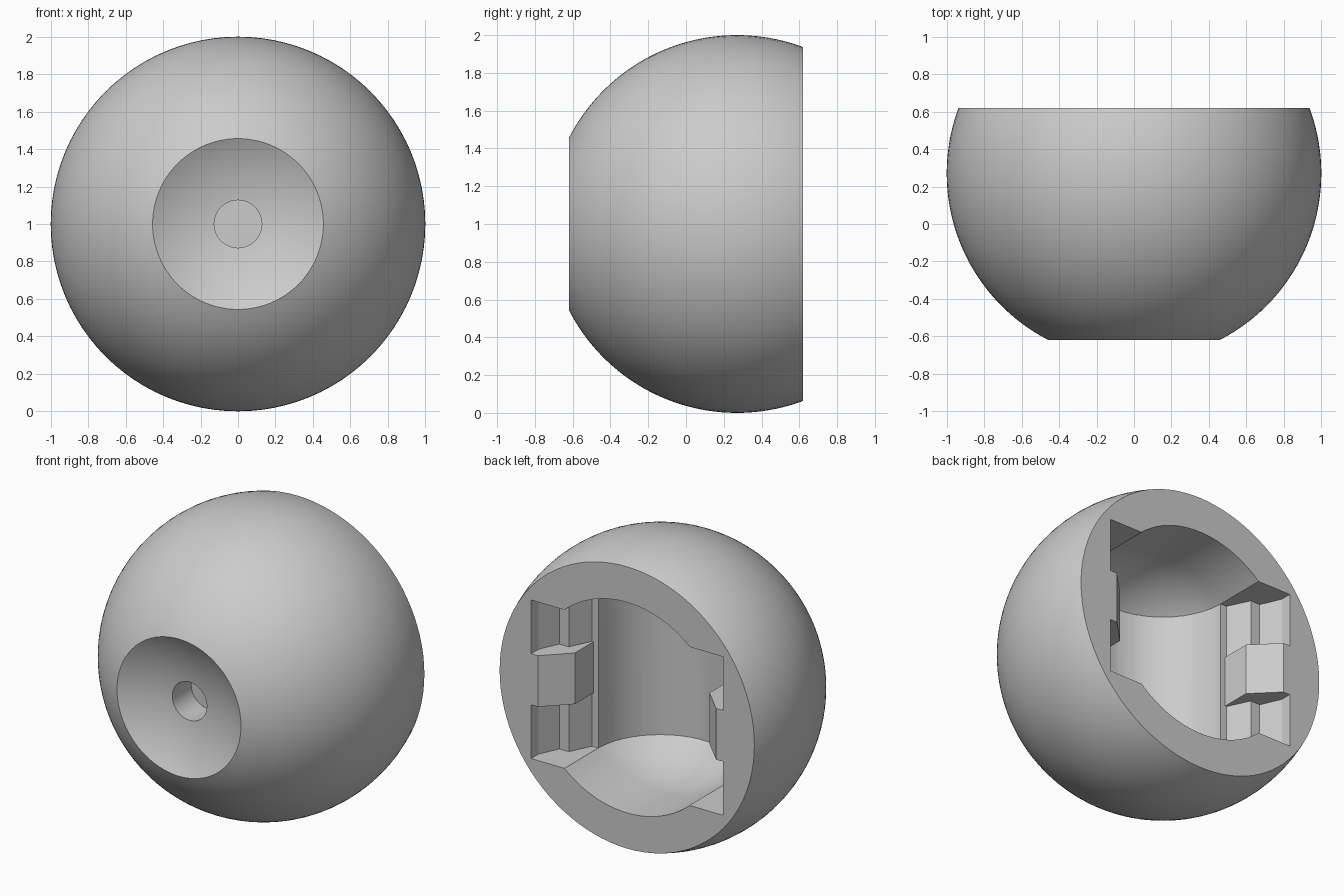
import bpy, bmesh
from math import sin, cos, asin, sqrt, pi, radians
from mathutils import Matrix, Vector

cube = bpy.data.objects.get("Cube")
if cube:
    bpy.data.objects.remove(cube, do_unlink=True)

CENTRE_Y, BACK, FRONT = 0.27, 0.62, -0.62
grey = bpy.data.materials.new("plain_grey")
grey.use_nodes = True
grey.diffuse_color = (0.6, 0.6, 0.6, 1)
grey.node_tree.nodes["Principled BSDF"].inputs["Base Color"].default_value = (0.6, 0.6, 0.6, 1)


def finish(bm, name):
    bmesh.ops.remove_doubles(bm, verts=bm.verts, dist=1e-5)
    bmesh.ops.recalc_face_normals(bm, faces=bm.faces)
    mesh = bpy.data.meshes.new(name)
    bm.to_mesh(mesh)
    bm.free()
    mesh.materials.append(grey)
    ob = bpy.data.objects.new(name, mesh)
    bpy.context.collection.objects.link(ob)
    return ob


def lathe(name, profile, steps):
    """Revolve (radius, y) points around the front-back axis."""
    bm = bmesh.new()
    vs = [bm.verts.new((r, y, 1)) for r, y in profile]
    edges = [bm.edges.new(pair) for pair in zip(vs, vs[1:])]
    bmesh.ops.spin(bm, geom=vs + edges, cent=(0, 0, 1), axis=(0, 1, 0),
                   angle=2 * pi, steps=steps)
    return finish(bm, name)


def prism(name, half, z0, z1):
    """Extrude a mirrored (x, y) outline between two heights."""
    outline = half + [(-x, y) for x, y in reversed(half)]
    bm = bmesh.new()
    face = bm.faces.new([bm.verts.new((x, y, 1 + z0)) for x, y in outline])
    top = bmesh.ops.extrude_face_region(bm, geom=[face])["geom"]
    bmesh.ops.translate(bm, vec=(0, 0, z1 - z0),
                        verts=[v for v in top if isinstance(v, bmesh.types.BMVert)])
    return finish(bm, name)


def boolean(ob, cutter, operation):
    mod = ob.modifiers.new("cut", "BOOLEAN")
    mod.operation, mod.solver, mod.object = operation, "EXACT", cutter
    bpy.context.view_layer.objects.active = ob
    bpy.ops.object.modifier_apply(modifier=mod.name)
    bpy.data.objects.remove(cutter, do_unlink=True)


# Ball with blind hole, concave front dish and flat back
rim, depth, hole = sqrt(1 - (CENTRE_Y - FRONT) ** 2), 0.12, 0.127
dish_r = (rim ** 2 + depth ** 2) / (2 * depth)
profile = [(0, -0.31), (hole, -0.31)]
for i in range(13):
    r = hole + (rim - hole) * i / 12
    profile.append((r, FRONT + depth - dish_r + sqrt(dish_r ** 2 - r ** 2)))
t0, t1 = asin(FRONT - CENTRE_Y), asin(BACK - CENTRE_Y)
for i in range(1, 41):
    t = t0 + (t1 - t0) * i / 40
    profile.append((cos(t), CENTRE_Y + sin(t)))
profile.append((0, BACK))
ball = lathe("hollow_ball", profile, 96)

# Round-ended bore, narrowed by an upright U-shaped shaft
bore_r, shaft_r, beyond = 0.70, 0.46, 0.9
dome = [(bore_r * sin(a), CENTRE_Y - bore_r * cos(a))
        for a in (pi / 2 * i / 24 for i in range(25))]
bore = lathe("bore_cutter", dome + [(bore_r, beyond), (0, beyond)], 96)
arc = [(shaft_r * sin(a), CENTRE_Y - shaft_r * cos(a))
       for a in (pi / 2 * (i + 0.5) / 12 for i in range(12))]
shaft = prism("shaft_cutter", arc + [(shaft_r, CENTRE_Y), (shaft_r, beyond)], -0.85, 0.85)
boolean(bore, shaft, "INTERSECT")
boolean(ball, bore, "DIFFERENCE")

# Side recess that leaves a chamfered rib at mid height
rib = [(0.495, 0.265), (0.495, 0.46), (0.655, BACK), (0.655, beyond)]
boolean(ball, prism("rib_cutter", rib, -0.3, 0.3), "DIFFERENCE")

# Stepped clip pockets above and below the rib
pocket = [(0.505, 0.265), (0.575, 0.41), (0.645, 0.41),
          (0.705, 0.545), (0.705, beyond)]
for z0, z1 in ((0.17, 0.527), (-0.527, -0.17)):
    boolean(ball, prism("pocket_cutter", pocket, z0, z1), "DIFFERENCE")

bpy.ops.object.select_all(action="DESELECT")
ball.select_set(True)
bpy.context.view_layer.objects.active = ball
bpy.ops.object.shade_smooth_by_angle(angle=radians(18))
